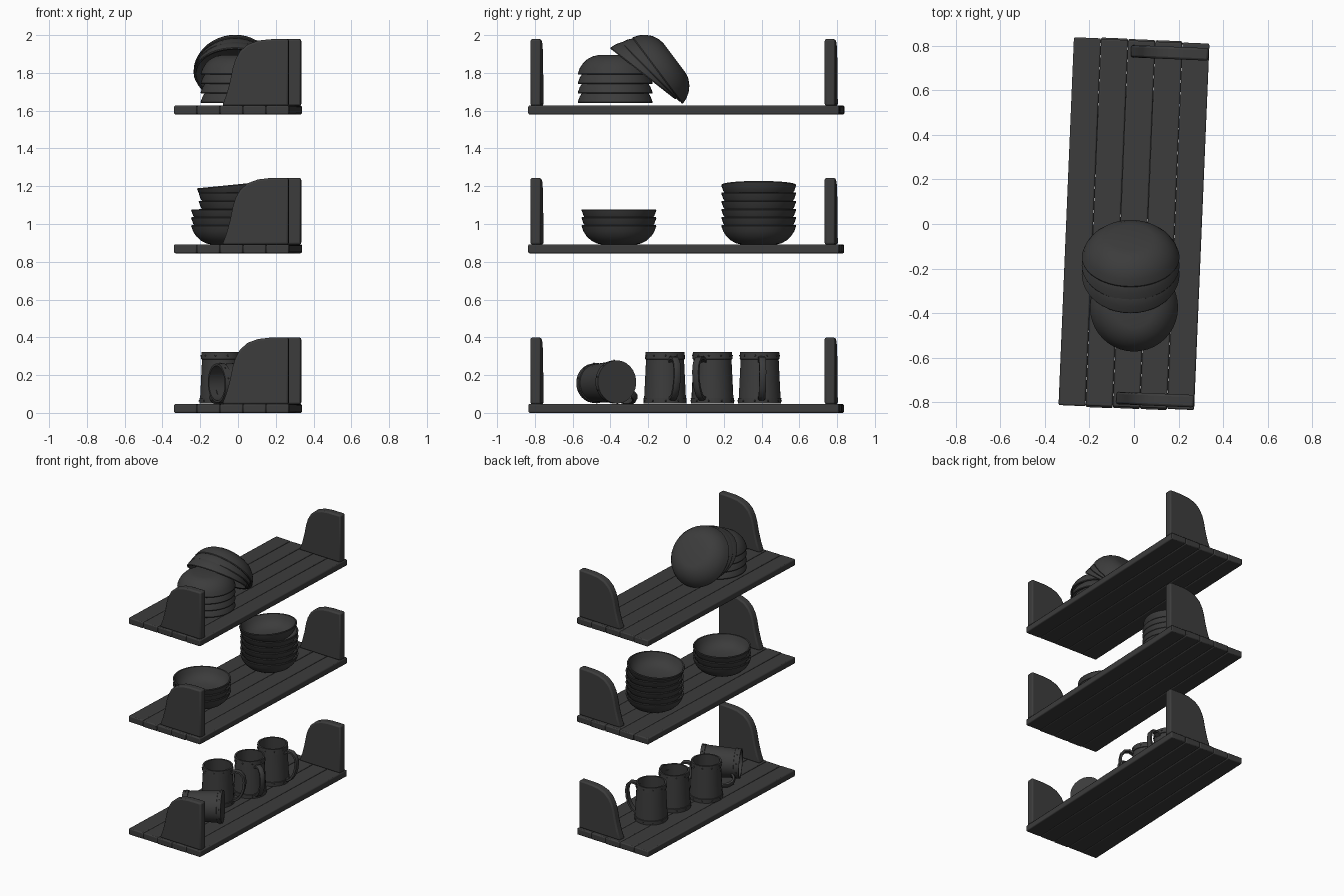
import bpy, bmesh, math, random
from mathutils import Matrix, Vector

random.seed(4)
if "Cube" in bpy.data.objects:
    bpy.data.objects.remove(bpy.data.objects["Cube"])

mat = bpy.data.materials.new("charcoal")
mat.use_nodes = True
charcoal = (0.045, 0.045, 0.045, 1)
mat.diffuse_color = charcoal
mat.node_tree.nodes["Principled BSDF"].inputs["Base Color"].default_value = charcoal

TURN = Matrix.Rotation(math.radians(-2.4), 4, "Z")


def finish(name, bm, matrix, bevel=0, angle=35):
    """Turn a bmesh into a shaded object."""
    bmesh.ops.recalc_face_normals(bm, faces=bm.faces)
    mesh = bpy.data.meshes.new(name)
    bm.to_mesh(mesh)
    bm.free()
    mesh.materials.append(mat)
    ob = bpy.data.objects.new(name, mesh)
    bpy.context.collection.objects.link(ob)
    ob.matrix_world = matrix
    if bevel:
        mod = ob.modifiers.new("soft_edges", "BEVEL")
        mod.width, mod.segments = bevel, 2
        mod.angle_limit = math.radians(50)
    bpy.ops.object.select_all(action="DESELECT")
    ob.select_set(True)
    bpy.context.view_layer.objects.active = ob
    bpy.ops.object.shade_smooth_by_angle(angle=math.radians(angle))
    return ob


def lathe(bm, profile, steps=40):
    """Spin an (r, z) profile around z."""
    verts = [bm.verts.new((r, 0, z)) for r, z in profile]
    edges = [bm.edges.new(pair) for pair in zip(verts, verts[1:])]
    bmesh.ops.spin(bm, geom=verts + edges, cent=(0, 0, 0), axis=(0, 0, 1),
                   angle=math.tau, steps=steps, use_merge=True)
    bmesh.ops.remove_doubles(bm, verts=bm.verts, dist=0.0003)


def plank(name, x, z):
    bm = bmesh.new()
    length = 1.655 + random.uniform(-0.012, 0.008)
    bmesh.ops.create_cube(bm, size=1, matrix=Matrix.Diagonal((0.1215, length, 0.047, 1)))
    finish(name, bm, TURN @ Matrix.Translation((x, 0, z + 0.0235)), 0.007)


# Curved end panel outline, (x, height above the board)
PANEL = [(-0.05, 0), (-0.027, 0.06), (-0.008, 0.13), (0.006, 0.2), (0.02, 0.245),
         (0.045, 0.29), (0.085, 0.325), (0.14, 0.345), (0.2, 0.352), (0.302, 0.353)]


def end_panel(name, y, z):
    bm = bmesh.new()
    outline = PANEL + [(0.302, 0)]
    face = bm.faces.new([bm.verts.new((x, -0.028, h)) for x, h in outline])
    ext = bmesh.ops.extrude_face_region(bm, geom=[face])
    moved = [g for g in ext["geom"] if isinstance(g, bmesh.types.BMVert)]
    bmesh.ops.translate(bm, verts=moved, vec=(0, 0.056, 0))
    finish(name, bm, TURN @ Matrix.Translation((0, y, z)), 0.01)


# Bowl section: outside from the foot to the lip, then back down the inside
BOWL = [(0, 0), (0.09, 0), (0.118, 0.006), (0.148, 0.022), (0.172, 0.045), (0.188, 0.07),
        (0.198, 0.098), (0.196, 0.103), (0.187, 0.102), (0.176, 0.072), (0.16, 0.048),
        (0.138, 0.03), (0.1, 0.015), (0, 0.013)]


def bowl(name, place, axis=(0, 0, 1), scale=1.0):
    bm = bmesh.new()
    lathe(bm, BOWL)
    turn = Vector(axis).to_track_quat("Z", "Y").to_matrix().to_4x4()
    finish(name, bm, Matrix.Translation(place) @ turn @ Matrix.Scale(scale, 4))


# Mug section with a raised band at the rim and foot
MUG = [(0, 0), (0.114, 0), (0.115, 0.028), (0.111, 0.03), (0.101, 0.233), (0.106, 0.235),
       (0.104, 0.272), (0.092, 0.272), (0.1, 0.018), (0, 0.018)]
HANDLE = [(0.095, 0.225), (0.125, 0.243), (0.158, 0.238), (0.182, 0.21), (0.19, 0.17),
          (0.186, 0.125), (0.172, 0.08), (0.148, 0.042), (0.122, 0.025), (0.1, 0.028)]


def mug(name, matrix):
    bm = bmesh.new()
    lathe(bm, MUG, 28)
    # Rivets on the rim and foot bands
    for z, r in ((0.253, 0.105), (0.014, 0.114)):
        for i in range(10):
            a = math.tau * (i + 0.5) / 10
            spot = Matrix.Translation((r * math.cos(a), r * math.sin(a), z))
            bmesh.ops.create_icosphere(bm, subdivisions=1, radius=0.005, matrix=spot)
    # Strap handle swept along its path
    rings = []
    for i, (r, z) in enumerate(HANDLE):
        r0, z0 = HANDLE[max(i - 1, 0)]
        r1, z1 = HANDLE[min(i + 1, len(HANDLE) - 1)]
        out = Vector((z0 - z1, 0, r1 - r0)).normalized() * 0.009
        side = Vector((0, 0.018, 0))
        mid = Vector((r, 0, z))
        rings.append([bm.verts.new(mid + out * a + side * b)
                      for a, b in ((1, 0.7), (0.6, 1), (-1, 1), (-1, -1), (0.6, -1), (1, -0.7))])
    for one, two in zip(rings, rings[1:]):
        for k in range(6):
            j = (k + 1) % 6
            bm.faces.new((one[k], one[j], two[j], two[k]))
    bm.faces.new(rings[0])
    bm.faces.new(rings[-1])
    finish(name, bm, matrix)


# Three shelves, each of five planks with two end panels
for level, base in (("lower", 0), ("middle", 0.845), ("upper", 1.58)):
    for i in range(5):
        plank(f"{level}_plank_{i + 1}", (i - 2) * 0.122, base)
    for side, y in (("front", -0.784), ("back", 0.775)):
        end_panel(f"{level}_{side}_panel", y, base + 0.046)

# Upright bowl stacks on the middle shelf
for i in range(3):
    bowl(f"short_stack_bowl_{i + 1}", (-0.05, -0.355, 0.891 + i * 0.042))
for i in range(6):
    tip = -0.1 if i == 5 else 0
    bowl(f"tall_stack_bowl_{i + 1}", (-0.01, 0.385, 0.891 + i * 0.043), (tip, 0, 1))

# Upturned stack on the upper shelf
for i in range(4):
    bowl(f"upturned_bowl_{i + 1}", (0, -0.375, 1.744 + i * 0.05), (0, 0, -1))

# Bowls leaning on the upturned stack: rim centre (y, z) and lean angle
for i, (y, z, lean) in enumerate(((-0.23, 1.794, 52), (-0.19, 1.802, 45), (-0.153, 1.81, 37))):
    a = math.radians(lean)
    dome = Vector((0, math.cos(a), math.sin(a)))
    bowl(f"leaning_bowl_{i + 1}", Vector((-0.015, y, z)) + dome * 0.115, -dome, 1.11)

# Standing mugs: x, y and handle direction
for i, (x, y, a) in enumerate(((-0.09, -0.111, 20), (0, 0.14, -28), (0.015, 0.39, 5))):
    mug(f"standing_mug_{i + 1}",
        Matrix.Translation((x, y, 0.05)) @ Matrix.Rotation(math.radians(a), 4, "Z"))

# Mug lying on its side, handle resting on the board
foot = Vector((0.13, -0.365, 0.164))
up = (Vector((-0.115, -0.49, 0.157)) - foot).normalized()
grip = Vector((-0.45, 0.89, -0.62))
grip = (grip - up * grip.dot(up)).normalized()
lying = Matrix((grip, up.cross(grip), up)).transposed().to_4x4()
mug("lying_mug", Matrix.Translation(foot) @ lying)
